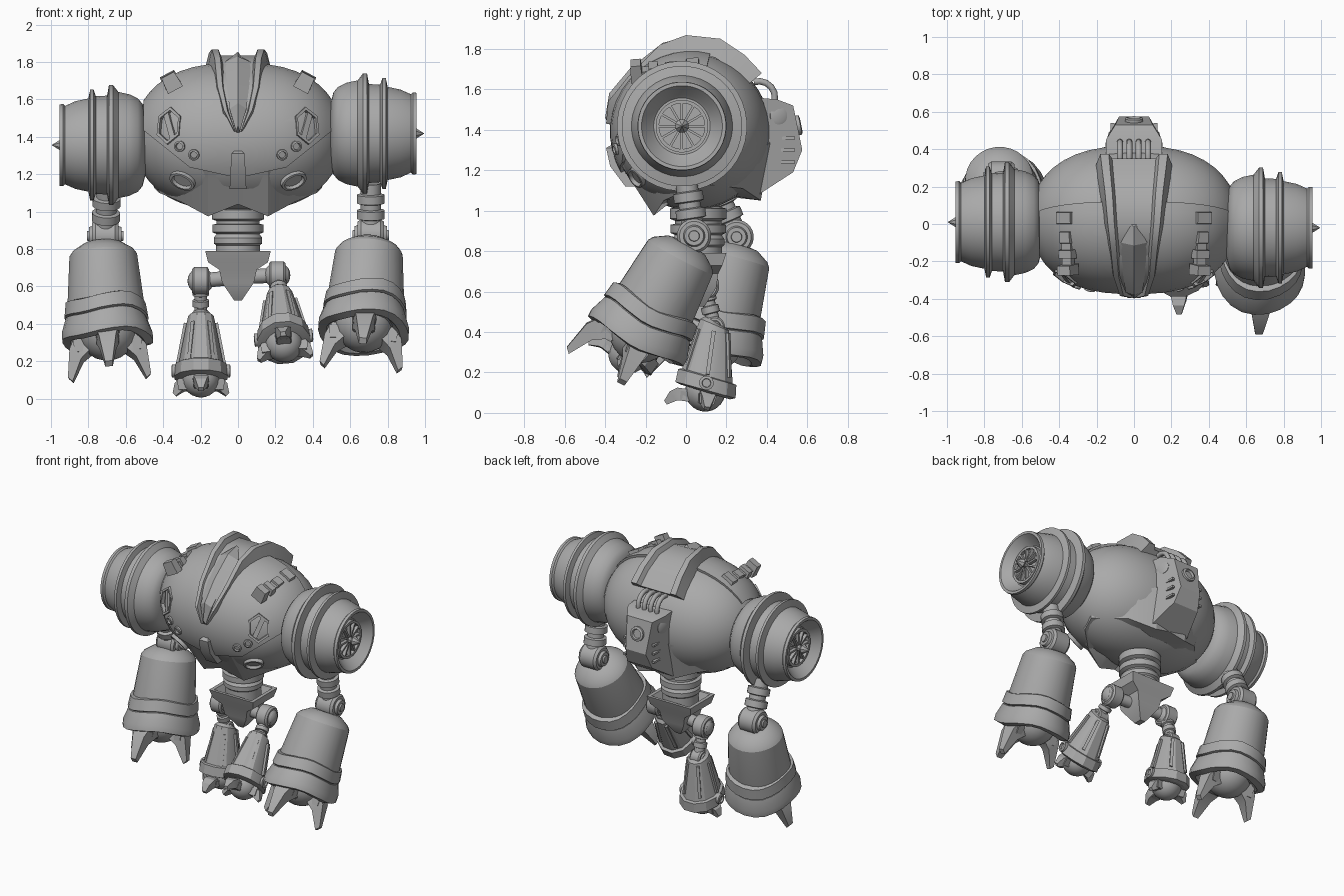
import bpy, bmesh
from math import sin, cos, pi, radians, sqrt
from mathutils import Matrix, Vector

if "Cube" in bpy.data.objects:
    bpy.data.objects.remove(bpy.data.objects["Cube"])

grey = bpy.data.materials.new("plain grey metal")
grey.use_nodes = True
grey.diffuse_color = (0.4, 0.4, 0.4, 1)
grey.node_tree.nodes["Principled BSDF"].inputs["Base Color"].default_value = (0.4, 0.4, 0.4, 1)
SIDES = (("left", 1), ("right", -1))
I, move, turn = Matrix.Identity(4), Matrix.Translation, Matrix.Rotation


def finish(name, bm, m=I):
    bm.transform(m)
    bmesh.ops.recalc_face_normals(bm, faces=bm.faces)
    me = bpy.data.meshes.new(name)
    bm.to_mesh(me)
    bm.free()
    me.materials.append(grey)
    ob = bpy.data.objects.new(name, me)
    bpy.context.collection.objects.link(ob)
    return ob


def loft(name, rings, m=I, caps=True, loop=False):
    bm = bmesh.new()
    vs = [[bm.verts.new(p) for p in r] for r in rings]
    n = len(vs[0])
    pairs = list(zip(vs, vs[1:])) + ([(vs[-1], vs[0])] if loop else [])
    for a, b in pairs:
        for i in range(n):
            j = (i + 1) % n
            bm.faces.new((a[i], a[j], b[j], b[i]))
    if caps and not loop:
        bm.faces.new(vs[0])
        bm.faces.new(vs[-1])
    return finish(name, bm, m)


def lathe(name, prof, m=I, n=32, wave=lambda t: (1, 0), **kw):
    rings = []
    for r, h in prof:
        ring = []
        for i in range(n):
            t = 2 * pi * (i + 0.5) / n
            k, d = wave(t)
            ring.append((r * k * cos(t), r * k * sin(t), h + d))
        rings.append(ring)
    return loft(name, rings, m, **kw)


def box(name, size, m=I, taper=1):
    x, y, z = (s / 2 for s in size)
    ring = lambda k, h: [(-x*k, -y*k, h), (x*k, -y*k, h), (x*k, y*k, h), (-x*k, y*k, h)]
    return loft(name, [ring(1, -z), ring(taper, z)], m)


def ball(name, r, m, n=24):
    bm = bmesh.new()
    bmesh.ops.create_uvsphere(bm, u_segments=n, v_segments=n // 2, radius=r)
    return finish(name, bm, m)


def at(p, d):
    return move(p) @ Vector(d).to_track_quat('Z', 'Y').to_matrix().to_4x4()


def rod(name, a, b, steps, n=20):
    # steps are (radius, fraction along the rod)
    d = Vector(b) - Vector(a)
    return lathe(name, [(r, f * d.length) for r, f in steps], at(a, d), n)


# Main hull, turned about the x axis
CY, CZ, HALF = 0.03, 1.39, 0.56


def hull_r(x, extra=0):
    return 0.388 * sqrt(max(0, 1 - (abs(x) / HALF) ** 2.6)) + extra


def surf(x, z):
    # frame on the front of the hull: local z outward, local y upward
    f = lambda u, w: Vector((u, CY - sqrt(max(0, hull_r(u, 0.015) ** 2 - (w - CZ) ** 2)), w))
    e, p = 0.01, f(x, z)
    n = (f(x + e, z) - f(x - e, z)).cross(f(x, z + e) - f(x, z - e)).normalized()
    u = Vector((0, 0, 1)).cross(n).normalized()
    return move(p) @ Matrix((u, n.cross(u), n)).transposed().to_4x4()


HULL = move((0, CY, CZ)) @ turn(pi / 2, 4, 'Y')
xs = [0.53 * sin(pi / 2 * i / 10) for i in range(-10, 11)]
lathe("hull", [(hull_r(x), x) for x in xs], HULL, 40)

# Face plate with eye openings
plate = lathe("face_plate", [(hull_r(x, 0.018), x) for x in xs[2:-2]], HULL, 40, caps=False)
bm = bmesh.new()
bm.from_mesh(plate.data)
cuts = [((0, 0.1, 1.7), (0, 1, -0.25))]
for s in (-1, 1):
    cuts += [((0, 0, 1.18), (s * 0.22, 0, -1)), ((0, 0, 1.03), (s * 0.8, 0, -1))]
for co, no in cuts:
    geom = bm.verts[:] + bm.edges[:] + bm.faces[:]
    bmesh.ops.bisect_plane(bm, geom=geom, plane_co=co, plane_no=no, clear_outer=True)
bm.to_mesh(plate.data)
bm.free()
sol = plate.modifiers.new("thickness", 'SOLIDIFY')
sol.thickness, sol.offset = 0.026, -1
bpy.context.view_layer.objects.active = plate
bpy.ops.object.modifier_apply(modifier="thickness")
for side, s in SIDES:
    m = surf(s * 0.37, 1.46) @ Matrix.Diagonal((1, 1.3, 1, 1))
    cutter = lathe("eye_cutter", [(0.07, -0.08), (0.07, 0.08)], m, 6)
    mod = plate.modifiers.new("eye", 'BOOLEAN')
    mod.operation, mod.object, mod.solver = 'DIFFERENCE', cutter, 'EXACT'
    bpy.context.view_layer.objects.active = plate
    bpy.ops.object.modifier_apply(modifier="eye")
    bpy.data.objects.remove(cutter)
    lathe(side + "_eye_frame", [(0.064, -0.03), (0.064, 0.004), (0.078, 0.004), (0.078, -0.03)], m, 6, loop=True)
    box(side + "_eye_shutter", (0.03, 0.12, 0.02), m @ move((0, 0, -.012)) @ turn(-s * 0.5, 4, 'Z'))
    # Cheek bolts and lower lamps
    for x, z in ((0.31, 1.35), (0.235, 1.305)):
        lathe(side + "_cheek_bolt", [(0.03, -0.02), (0.03, 0.012), (0.02, 0.016), (0.018, 0.004)], surf(s * x, z), 12)
    lathe(side + "_lower_lamp", [(0.065, -0.04), (0.065, 0.004), (0.052, 0.006), (0.045, -0.012)],
          surf(s * 0.3, 1.16) @ turn(s * .5, 4, 'Z') @ Matrix.Diagonal((1.1, 0.8, 1, 1)), 16)
    # Straight clip bars on top of the hull
    m = move((s * .355, -.10, 1.69)) @ turn(s * radians(28), 4, 'Y') @ turn(radians(5), 4, 'X')
    box(side + "_clip_bar", (.055, .30, .04), m)
    for y, w, d, h in ((.135, .10, .07, .05), (.03, .07, .07, .04), (-.06, .09, .05, .05), (-.145, .09, .06, .09)):
        box(side + "_clip_block", (w, d, h), m @ move((0, y, .015)), .85)

# Nose wedge
loft("nose", [[(-w, y, z), (w, y, z), (w, -0.22, z), (-w, -0.22, z)]
              for w, y, z in ((0.015, -0.36, 1.33), (0.035, -0.395, 1.31), (0.04, -0.375, 1.22), (0.045, -0.30, 1.12))])

# Flared skirt under the hull
half = [((0, -.33, 1.26), (0, -.20, 1.04)), ((.16, -.33, 1.24), (.16, -.16, .975)),
        ((.30, -.25, 1.22), (.30, -.11, 1.05)), ((.45, -.10, 1.27), (.42, 0, 1.10)),
        ((.47, .12, 1.28), (.45, .10, 1.13)), ((.30, .345, 1.28), (.28, .28, 1.11)),
        ((.14, .42, 1.34), (.12, .37, 1.05)), ((0, .42, 1.34), (0, .36, 1.08))]
flip = lambda p: (-p[0], p[1], p[2])
full = half + [(flip(a), flip(b)) for a, b in half[-2:0:-1]]
inner = [(b[0] * 0.6, 0.06 + (b[1] - 0.06) * 0.6, 1.07) for a, b in full]
loft("hull_skirt", [[a for a, b in full], [b for a, b in full], inner])

# Crest with side rails and a sunken centre
crest = [(-.395, 1.43, .02), (-.385, 1.54, .075), (-.28, 1.67, .11), (-.13, 1.82, .125), (0, 1.868, .14),
         (.17, 1.85, .155), (.29, 1.77, .17), (.375, 1.68, .18)]
rings = []
for y, z, w in crest:
    d = Vector((0, y - CY, z - CZ))
    section = ((-1.15, .8), (-1, 1), (-.75, 1), (-.65, .93), (.65, .93), (.75, 1), (1, 1), (1.15, .8))
    rings.append([(w * u, CY + d.y * k, CZ + d.z * k) for u, k in section])
loft("crest", rings)
loft("crest_blade", [[(-w, y, z), (0, y - .015, z + .03), (w, y, z), (0, y + 0.1, z - 0.06)]
                     for w, y, z in ((.01, -.385, 1.43), (.045, -.365, 1.55), (.06, -.26, 1.675), (.07, -.1, 1.80), (.02, .0, 1.825))])

# Back pack with vents and hoses
pack = [(.34, 1.56), (.45, 1.55), (.53, 1.52), (.575, 1.30), (.53, 1.19), (.36, 1.08)]
widths = (.15, .15, .10, .08, .10, .15)
loft("back_pack", [[(s * w, y, z) for (y, z), w in zip(pack, widths)] for s in (-1, 1)])
lathe("back_port", [(.05, 0), (.05, .02), (.035, .025), (.03, .01)], at((0, .545, 1.42), (0, 1, .2)), 16)
for side, s in SIDES:
    for k in range(3):
        box(side + "_back_vent", (.02, .07, .015), move((s * .115, .505, 1.24 + .06 * k)))
    lathe(side + "_back_bolt", [(.045, 0), (.045, .03), (.03, .035)], at((s * .11, .45, 1.47), (s, .3, 0)), 14)
for x in (-.075, -.025, .025, .075):
    cu = bpy.data.curves.new("back_hose", 'CURVE')
    cu.dimensions, cu.bevel_depth, cu.bevel_resolution = '3D', 0.016, 2
    sp = cu.splines.new('POLY')
    sp.points.add(6)
    for i, p in enumerate(sp.points):
        t = pi * (0.6 - 0.75 * i / 6)
        p.co = (x, .36 + .08 * cos(t), 1.56 + .08 * sin(t), 1)
    cu.materials.append(grey)
    bpy.context.collection.objects.link(bpy.data.objects.new("back_hose", cu))

# Shoulder drums with a recessed fan
drum = [(.16, .495), (.22, .51), (.25, .535), (.272, .58), (.285, .64), (.322, .668), (.322, .69),
        (.265, .70), (.262, .76), (.298, .772), (.298, .79), (.25, .80), (.235, .87), (.21, .925), (.22, .935),
        (.218, .955), (.20, .955), (.155, .895), (.14, .88), (.12, .88), (.115, .89)]
for side, s in SIDES:
    y, z = (-0.02, 1.418) if s > 0 else (0.01, 1.356)
    m = move((0, y, z)) @ turn(s * pi / 2, 4, 'Y')
    lathe(side + "_shoulder", drum, m, 40)
    lathe(side + "_fan_spike", [(.02, .88), (.022, .93), (.035, .945), (.001, .995)], m, 8)
    lathe(side + "_fan_rim", [(.13, .88), (.13, .912), (.113, .912), (.113, .88)], m, 32, loop=True)
    for k in range(12):
        box(side + "_fan_slat", (.09, .012, .025), m @ turn(k * pi / 6, 4, 'Z') @ move((.07, 0, .90)))


def limb_frame(o, tilt, roll):
    # local z runs down the limb, local y faces forward
    t = radians(tilt)
    m = Matrix(((1, 0, 0, 0), (0, -cos(t), -sin(t), 0), (0, sin(t), -cos(t), 0), (0, 0, 0, 1)))
    return move(o) @ turn(radians(roll), 4, 'Y') @ m


def claws(name, m, h, k, drop):
    # three bent claws, front and both sides; drop sets how far they reach down
    for ang in (0, 98, -98):
        c = m @ move((0, 0, h)) @ turn(radians(ang), 4, 'Z')
        reach = 1.1 if ang == 0 else .84
        steps = ((.06, 0, .05, .04), (.15, 0, .06, .04), (.205, .3, .045, .03), (.25, 1, .02, .012))
        loft(name + "_claw", [[(x * w * k, (r * reach + q * t) * k, d * drop - q * t * k)
                               for x, q in ((-1, -1), (1, -1), (1, 1), (-1, 1))] for r, d, w, t in steps], c)
        box(name + "_knuckle", (.13 * k, .08 * k, .07 * k), c @ move((0, .14 * k, .015 * k)), .8)


def joint(name, p, r, w):
    for f, k in ((1, 1), (1.25, .65), (1.4, .35)):
        a, b = ((p[0] + q * w * f, p[1], p[2]) for q in (-1, 1))
        rod(name, a, b, ((r * k * .85, 0), (r * k, .12), (r * k, .88), (r * k * .85, 1)), 24)


COLLAR = ((.055, 0), (.055, .2), (.075, .22), (.075, .38), (.055, .4), (.055, .5),
          (.075, .52), (.075, .68), (.055, .7), (.06, 1))
# Arms: column, elbow, forearm, jagged cuffs, hand
for side, top, elbow, o, tilt, roll in (("left", (.71, 0, 1.15), (.71, .04, .875), (.705, .015, .85), 28, 4),
                                        ("right", (-.70, .14, 1.13), (-.71, .25, .87), (-.725, .26, .85), 15, -3)):
    rod(side + "_upper_arm", top, elbow, COLLAR)
    joint(side + "_elbow", elbow, .085, .07)
    m = limb_frame(o, tilt, roll)
    lathe(side + "_forearm", [(.08, .02), (.105, .025), (.165, .065), (.182, .09), (.208, .38), (.2, .5)], m, 28)
    jag = lambda t: (1 + .1 * sin(t) ** 2, .035 * abs(((t / pi * 3) % 2) - 1) - .015)
    lathe(side + "_cuff_upper", [(.2, .35), (.215, .355), (.225, .43), (.20, .44)], m, 24, jag)
    lathe(side + "_cuff_lower", [(.2, .43), (.218, .44), (.244, .52), (.244, .56), (.20, .57), (.16, .53)], m, 24, jag)
    ball(side + "_hand", .155, m @ move((0, 0, .51)))
    claws(side + "_hand", m, .57, 1, .19)

# Waist and pelvis
lathe("waist", [(.11, 1.12), (.105, 1.02), (.14, 1.01), (.14, .96), (.115, .95), (.115, .935), (.138, .93), (.138, .89),
                (.115, .88), (.13, .86), (.13, .83), (.118, .82), (.12, .74), (.09, .70)], move((0, .06, 0)))
loft("pelvis", [[(-x, .06 - y, z), (x, .06 - y, z), (x, .06 + y, z), (-x, .06 + y, z)] for x, y, z in
                ((.11, .09, .72), (.15, .12, .79), (.175, .14, .79), (.16, .12, .73), (.10, .10, .69), (.085, .09, .62), (.02, .03, .525))])

# Legs: hip, shin, faceted shin guard, foot
for side, hip, o, tilt, roll in (("left", (.21, .03, .66), (.222, -.06, .57), 39, -5),
                                 ("right", (-.20, .09, .63), (-.198, .145, .46), 8, 0)):
    rod(side + "_hip_axle", (0, .06, .65), hip, ((.04, 0), (.04, 1)), 16)
    ball(side + "_hip_ball", .07, move(hip))
    joint(side + "_hip", hip, .075, .045)
    m = limb_frame(o, tilt, roll)
    rod(side + "_shin", hip, m @ Vector((0, 0, .03)), [(r * .6, f) for r, f in COLLAR], 16)
    joint(side + "_knee", m @ Vector((0, 0, .035)), .052, .04)
    lathe(side + "_shin_guard", [(.05, .01), (.07, .025), (.08, .07), (.122, .28), (.14, .285), (.145, .35), (.12, .36)],
          m, 12, lambda t: (1 + .1 * sin(t) ** 2, -.02 * sin(t)))
    for k in range(6):
        box(side + "_guard_rib", (.02, .02, .22), m @ turn(k * pi / 3, 4, 'Z')
            @ move((.102, 0, .165)) @ turn(.19, 4, 'Y'))
    for s in (-1, 1):
        lathe(side + "_guard_bolt", [(.036, 0), (.036, .035), (.022, .038), (.02, .025)],
              m @ at((s * .12, 0, .315), (s, 0, 0)), 14)
    ball(side + "_foot", .1, m @ move((0, 0, .357)))
    claws(side + "_foot", m, .385, .68, .055)

# Smooth shading with sharp edges kept
bpy.ops.object.select_all(action='DESELECT')
for ob in bpy.context.scene.objects:
    if ob.type == 'MESH':
        ob.select_set(True)
        bpy.context.view_layer.objects.active = ob
bpy.ops.object.shade_smooth_by_angle(angle=radians(28))
